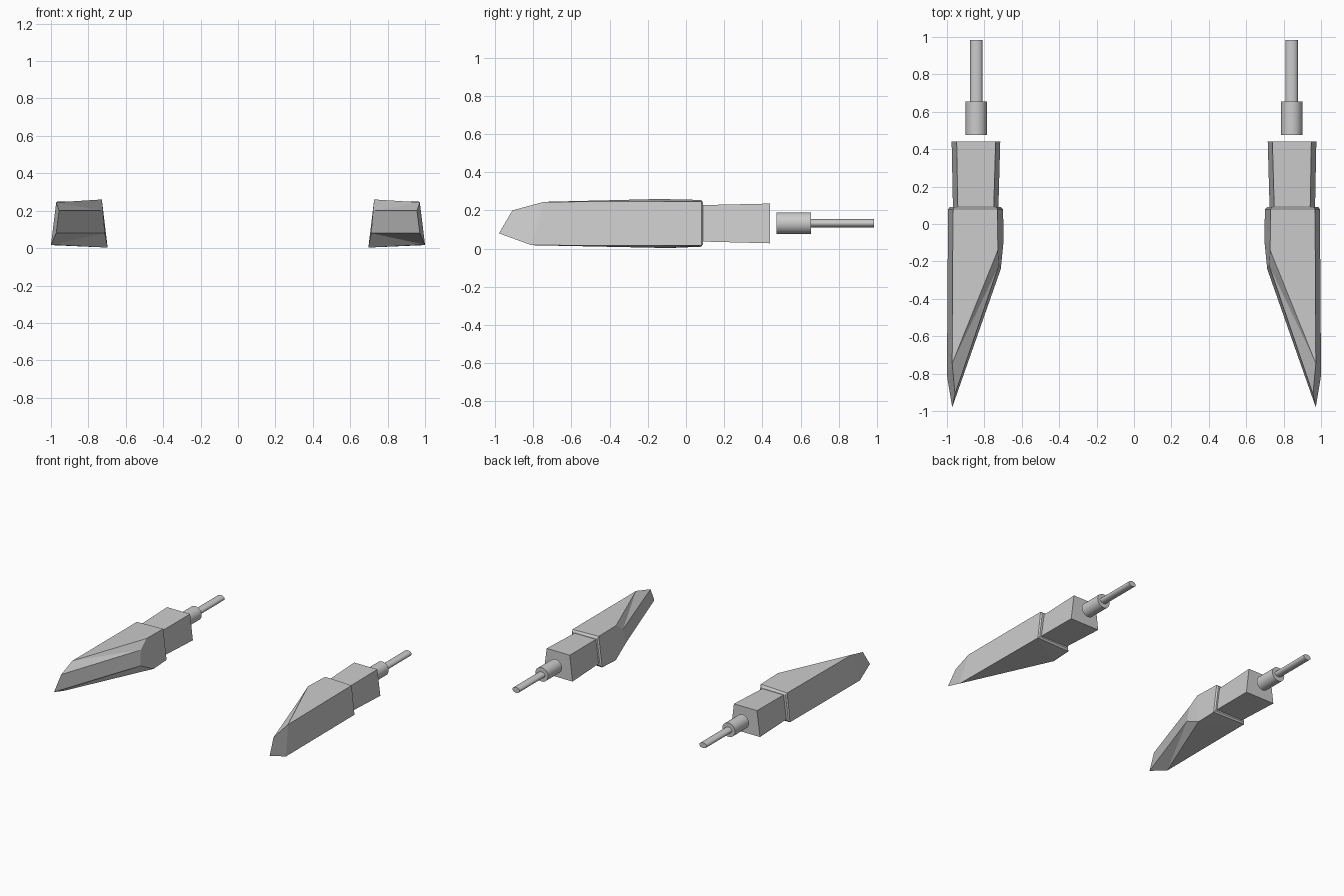
import bpy, bmesh, math
from mathutils import Matrix

if "Cube" in bpy.data.objects:
    bpy.data.objects.remove(bpy.data.objects["Cube"])


def make_object(name, bm, side):
    bmesh.ops.scale(bm, vec=(side, 1, 1), verts=bm.verts)
    bmesh.ops.recalc_face_normals(bm, faces=bm.faces)
    me = bpy.data.meshes.new(name)
    bm.to_mesh(me)
    bm.free()
    ob = bpy.data.objects.new(name, me)
    bpy.context.collection.objects.link(ob)
    return ob


def solid(name, points, faces, side):
    bm = bmesh.new()
    v = {k: bm.verts.new(p) for k, p in points.items()}
    for f in faces:
        bm.faces.new([v[k] for k in f.split()])
    return make_object(name, bm, side)


def cylinder(name, y0, y1, rx, rz, sides, side):
    bm = bmesh.new()
    bmesh.ops.create_cone(bm, cap_ends=True, segments=sides, radius1=1, radius2=1, depth=y1 - y0)
    bmesh.ops.rotate(bm, matrix=Matrix.Rotation(math.pi / 2, 3, 'X'), verts=bm.verts)
    bmesh.ops.scale(bm, vec=(rx, 1, rz), verts=bm.verts)
    bmesh.ops.translate(bm, vec=(0.843, (y0 + y1) / 2, 0.133), verts=bm.verts)
    for f in bm.faces:
        f.smooth = len(f.verts) == 4
    for e in bm.edges:
        e.smooth = all(len(f.verts) == 4 for f in e.link_faces)
    return make_object(name, bm, side)


# blade corners: T top, M/L upper and lower edge of the cut, B bottom; i inner, o outer
blade_points = {
    'Ri': (0.738, 0.09, 0.238), 'Ro': (0.96, 0.09, 0.235),
    'Si': (0.712, 0.09, 0.025), 'So': (0.985, 0.09, 0.028),
    'Ti': (0.73, 0.08, 0.255), 'To': (0.968, 0.08, 0.248),
    'Bi': (0.70, 0.08, 0.01), 'Bo': (0.994, 0.08, 0.016),
    'T1': (0.728, -0.14, 0.26), 'T2': (0.972, -0.745, 0.245),
    'M1': (0.722, -0.22, 0.2), 'M2': (0.957, -0.91, 0.2),
    'L1': (0.712, -0.24, 0.08), 'L2': (0.972, -0.98, 0.08),
    'B1': (0.697, -0.09, 0.003), 'B2': (1.0, -0.81, 0.018),
}
blade_faces = [
    'Ri Ro So Si', 'Ri Ti To Ro', 'Ro To Bo So', 'So Bo Bi Si', 'Si Bi Ti Ri',
    'Ti T1 T2 To', 'To T2 B2 Bo', 'Bo B2 B1', 'Bo B1 Bi', 'Bi B1 T1 Ti',
    'T1 M1 L1 B1', 'T1 T2 M1', 'M1 T2 M2', 'M1 M2 L2 L1',
    'L1 L2 B2', 'L1 B2 B1', 'T2 M2 L2 B2',
]

# rear block widens slightly to the back
block_points = {
    'a': (0.725, 0.085, 0.037), 'b': (0.968, 0.085, 0.037),
    'c': (0.942, 0.085, 0.228), 'd': (0.75, 0.085, 0.228),
    'e': (0.715, 0.44, 0.028), 'f': (0.975, 0.44, 0.028),
    'g': (0.948, 0.44, 0.236), 'h': (0.74, 0.44, 0.236),
}
block_faces = ['a b c d', 'e f g h', 'a b f e', 'b c g f', 'c d h g', 'd a e h']

for label, side in (('right', 1), ('left', -1)):
    solid(label + '_blade', blade_points, blade_faces, side)
    solid(label + '_rear_block', block_points, block_faces, side)
    cylinder(label + '_collar', 0.475, 0.655, 0.057, 0.057, 24, side)
    cylinder(label + '_rod', 0.64, 0.985, 0.033, 0.022, 16, side)
